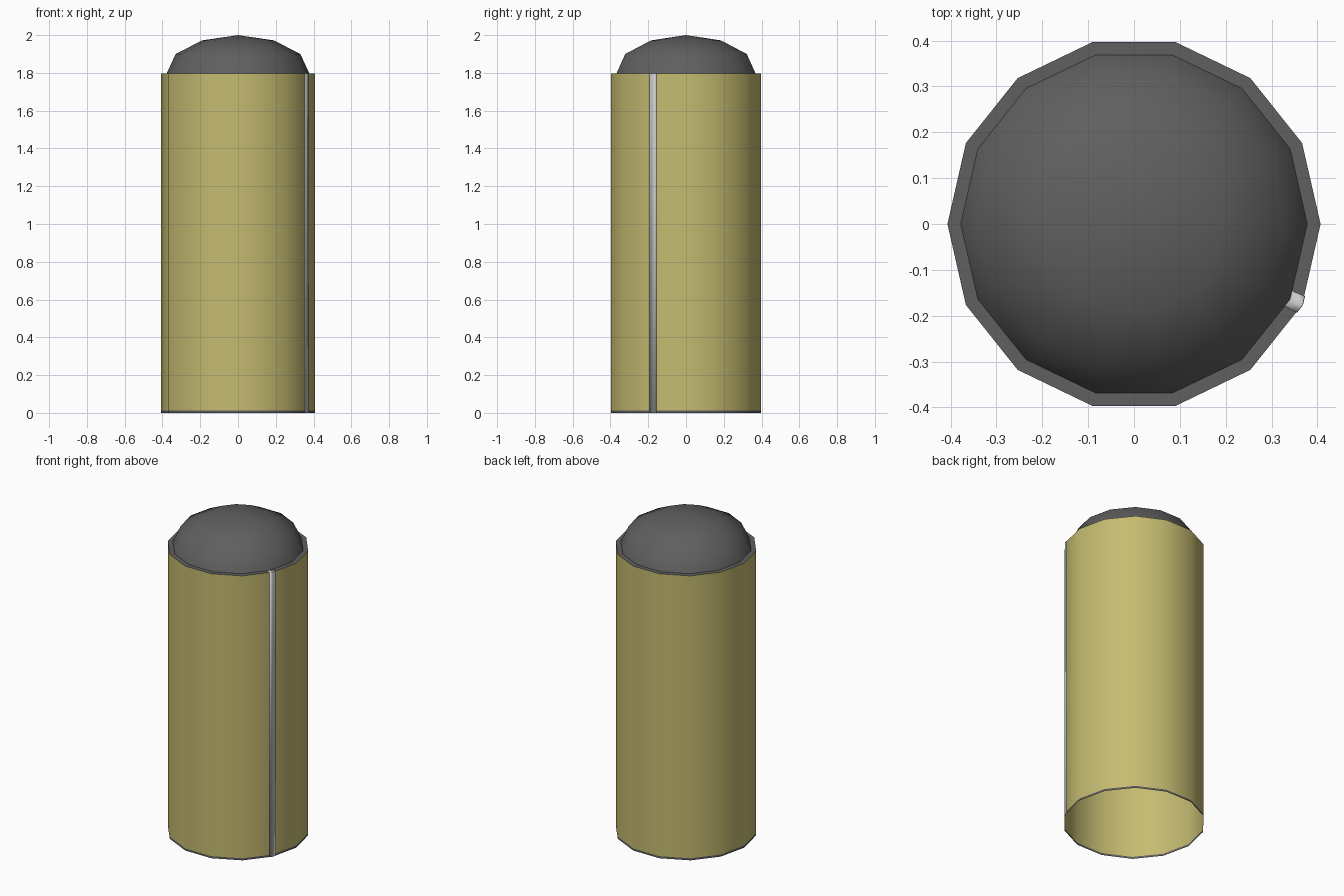
import bpy, bmesh, math
from mathutils import Vector

if "Cube" in bpy.data.objects:
    bpy.data.objects.remove(bpy.data.objects["Cube"])

SIDES = 14
R, R_IN, TOP, BAND = 0.407, 0.378, 1.796, 0.013


def material(name, rgb):
    m = bpy.data.materials.new(name)
    m.diffuse_color = (*rgb, 1)
    m.use_nodes = True
    m.node_tree.nodes["Principled BSDF"].inputs["Base Color"].default_value = m.diffuse_color
    return m


yellow = material("khaki yellow", (0.56, 0.50, 0.165))
dark = material("dark grey", (0.115, 0.115, 0.115))
light = material("light grey", (0.60, 0.60, 0.60))


def corner(i):
    a = 2 * math.pi * i / SIDES
    return Vector((math.cos(a), math.sin(a), 0))


def sheet(name, directions, profile, mats, closed=True):
    """Sweep an (r, z) profile around the given outline directions."""
    bm = bmesh.new()
    rows = []
    for r, z in profile:
        if r == 0:
            rows.append([bm.verts.new((0, 0, z))] * len(directions))
        else:
            rows.append([bm.verts.new(d * r + Vector((0, 0, z))) for d in directions])
    n = len(directions)
    for lo, hi in zip(rows, rows[1:]):
        for i in range(n if closed else n - 1):
            j = (i + 1) % n
            quad = [lo[i], lo[j], hi[j], hi[i]]
            bm.faces.new(list(dict.fromkeys(quad)))
    me = bpy.data.meshes.new(name)
    bm.to_mesh(me)
    bm.free()
    ob = bpy.data.objects.new(name, me)
    bpy.context.collection.objects.link(ob)
    for m in mats:
        me.materials.append(m)
    bpy.ops.object.select_all(action='DESELECT')
    ob.select_set(True)
    bpy.context.view_layer.objects.active = ob
    bpy.ops.object.shade_smooth_by_angle(angle=math.radians(40))
    return ob


outline = [corner(i) for i in range(SIDES)]

# open-bottomed wall with a thin dark band at the foot
wall = sheet("wall", outline, [(R, 0), (R, BAND), (R, TOP)], [yellow, dark])
for p in wall.data.polygons:
    p.material_index = 1 if p.center.z < BAND else 0

# flat rim and faceted-outline dome
sheet("rim", outline, [(R, TOP), (R_IN, TOP)], [dark])
sheet("dome", outline,
      [(R_IN, TOP), (0.33, 1.9), (0.19, 1.972), (0, 2.0)], [dark])

# light strip folded over one corner of the wall and across the rim
c = corner(-1)
fold = [c.lerp(corner(-2), 0.11), c, c.lerp(corner(0), 0.11)]
strip = sheet("light_strip", fold, [(R, 0), (R, TOP), (R_IN, TOP)], [light], closed=False)
solid = strip.modifiers.new("thickness", 'SOLIDIFY')
solid.thickness = 0.004
solid.offset = 0
